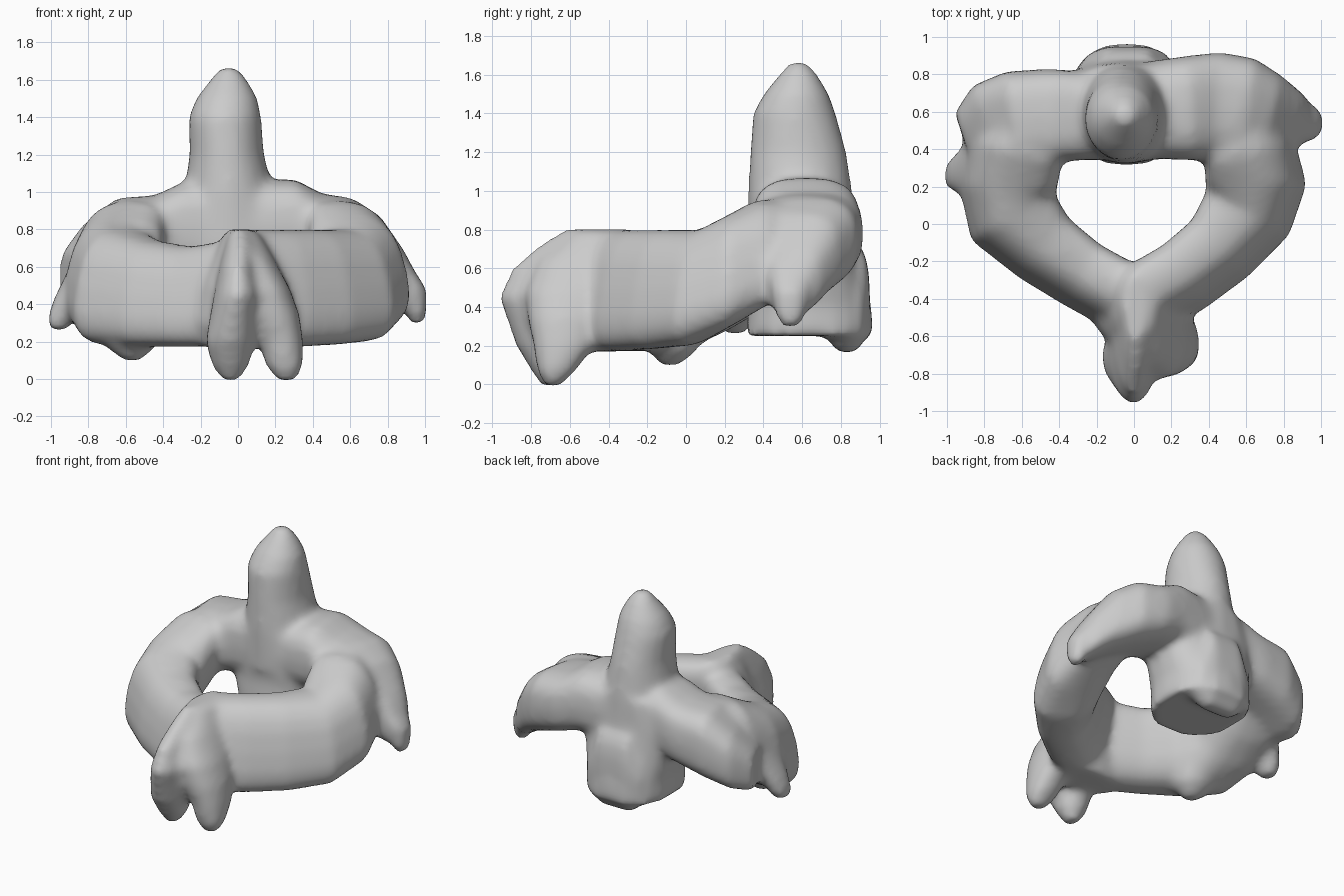
import bpy, bmesh, math
from mathutils import Vector

cube = bpy.data.objects.get("Cube")
if cube:
    bpy.data.objects.remove(cube, do_unlink=True)

SIDES = 20
UP = Vector((0, 0, 1))
EAST = Vector((1, 0, 0))
NORTH = Vector((0, 1, 0))
bone = bmesh.new()


def rounded(angle, power):
    """Unit superellipse point; a power below one gives a boxier section."""
    c, s = math.cos(angle), math.sin(angle)
    return (math.copysign(abs(c) ** power, c), math.copysign(abs(s) ** power, s))


def skin(rings):
    """Bridge a row of vertex rings into a closed solid."""
    faces = []
    for lower, upper in zip(rings, rings[1:]):
        for i in range(SIDES):
            j = (i + 1) % SIDES
            faces.append(bone.faces.new((lower[i], lower[j], upper[j], upper[i])))
    faces.append(bone.faces.new(rings[0][::-1]))
    faces.append(bone.faces.new(rings[-1]))
    bmesh.ops.recalc_face_normals(bone, faces=faces)


def ring(centre, across, along, power):
    points = [rounded(math.tau * i / SIDES, power) for i in range(SIDES)]
    return [bone.verts.new(centre + across * c + along * s) for c, s in points]


def column(stations, power=0.9):
    """Upright solid: stations are z, x, y, half width, half depth."""
    skin([ring(Vector((x, y, z)), EAST * rx, NORTH * ry, power)
          for z, x, y, rx, ry in stations])


def beam(stations, power=0.7, lean=0.0):
    """Level solid: stations are x, y, half thickness, bottom, top."""
    centres = [Vector((x, y, (low + high) / 2)) for x, y, t, low, high in stations]
    rings = []
    for i, (x, y, thick, low, high) in enumerate(stations):
        path = centres[min(i + 1, len(centres) - 1)] - centres[max(i - 1, 0)]
        path.z = 0
        side = path.normalized().cross(UP)
        height = UP * (high - low) / 2 + side * lean
        rings.append(ring(centres[i], side * thick, height, power))
    skin(rings)


# Peg rising from the body
column([(1.67, -.05, .58, .04, .04), (1.6, -.05, .58, .1, .1),
        (1.5, -.06, .57, .165, .17), (1.4, -.07, .56, .195, .215),
        (1.2, -.06, .58, .2, .25), (1.0, -.05, .59, .24, .27),
        (.7, -.04, .6, .32, .28)], 1)

# Body, flared into the shelves, with its lip hanging at the back
column([(.98, -.05, .6, .3, .26), (.8, -.04, .6, .4, .27),
        (.6, -.04, .62, .36, .28), (.4, -.04, .64, .31, .32),
        (.25, -.04, .64, .31, .33)], .85)
beam([(-.25, .83, .08, .24, .5), (-.15, .83, .12, .16, .75),
      (.08, .83, .12, .16, .75), (.18, .83, .08, .24, .5)], .8)

# Upper joint shelves sloping down to the sides
beam([(-.05, .59, .25, .58, 1.05), (-.3, .58, .24, .58, 1.05),
      (-.45, .58, .25, .54, .98), (-.64, .56, .26, .48, .97),
      (-.8, .52, .23, .42, .83), (-.92, .48, .12, .4, .68)], .65)
beam([(-.05, .6, .25, .58, 1.05), (.3, .62, .28, .6, 1.07),
      (.45, .63, .29, .56, .99), (.6, .61, .28, .5, .97),
      (.74, .58, .22, .44, .88), (.87, .55, .15, .36, .7),
      (.95, .53, .08, .34, .56)], .7)

# Drooping side tips
column([(.26, -.96, .25, .05, .06), (.32, -.95, .26, .07, .09),
        (.42, -.9, .28, .09, .12), (.6, -.8, .33, .1, .18)])
column([(.3, .96, .54, .04, .05), (.36, .95, .54, .06, .08),
        (.48, .93, .54, .08, .1), (.65, .8, .55, .1, .14)])

# Two halves of the arch around the canal
beam([(.56, .55, .17, .52, .96), (.62, .38, .23, .4, .95),
      (.65, .22, .255, .29, .88), (.61, .06, .23, .2, .8),
      (.46, -.13, .19, .18, .8), (.27, -.28, .18, .17, .8),
      (.08, -.39, .18, .17, .8), (-.08, -.43, .12, .2, .74)], .72, .07)
beam([(-.58, .55, .18, .52, .96), (-.64, .38, .24, .38, .95),
      (-.67, .2, .25, .27, .86), (-.65, .04, .24, .18, .8),
      (-.48, -.13, .19, .17, .74), (-.28, -.27, .17, .17, .71),
      (-.08, -.38, .17, .17, .74), (.08, -.43, .12, .2, .78)], .72, -.06)

# Lower joint knob
column([(.1, -.57, -.08, .05, .05), (.17, -.57, -.07, .13, .12),
        (.35, -.58, -.03, .19, .17)])

# Forked spine at the front, widening into the arch
column([(.17, .03, -.45, .22, .14), (.3, .04, -.46, .27, .2),
        (.5, .04, -.46, .23, .22), (.7, .03, -.43, .14, .2),
        (.79, .02, -.4, .09, .16)])
column([(-.01, -.04, -.7, .04, .05), (.07, -.04, -.7, .1, .1),
        (.2, -.04, -.71, .135, .17), (.45, -.0, -.68, .13, .29),
        (.6, .0, -.62, .1, .28), (.72, .01, -.54, .08, .22),
        (.8, .01, -.45, .06, .18)], 1)
column([(-.01, .26, -.69, .05, .04), (.07, .25, -.67, .1, .1),
        (.2, .23, -.63, .12, .16), (.34, .17, -.62, .16, .2),
        (.48, .13, -.59, .15, .24), (.65, .07, -.5, .12, .26),
        (.79, .04, -.4, .07, .18)])

mesh = bpy.data.meshes.new("vertebra")
bone.to_mesh(mesh)
bone.free()
vertebra = bpy.data.objects.new("vertebra", mesh)
bpy.context.collection.objects.link(vertebra)

# Plain grey bone
grey = bpy.data.materials.new("bone grey")
grey.use_nodes = True
colour = (.6, .6, .6, 1)
grey.diffuse_color = colour
grey.node_tree.nodes["Principled BSDF"].inputs["Base Color"].default_value = colour
mesh.materials.append(grey)

# Fuse the parts and soften the joins
fuse = vertebra.modifiers.new("fuse", "REMESH")
fuse.mode = "VOXEL"
fuse.voxel_size = .025
fuse.use_smooth_shade = True
soften = vertebra.modifiers.new("soften", "SMOOTH")
soften.factor = .5
soften.iterations = 12
